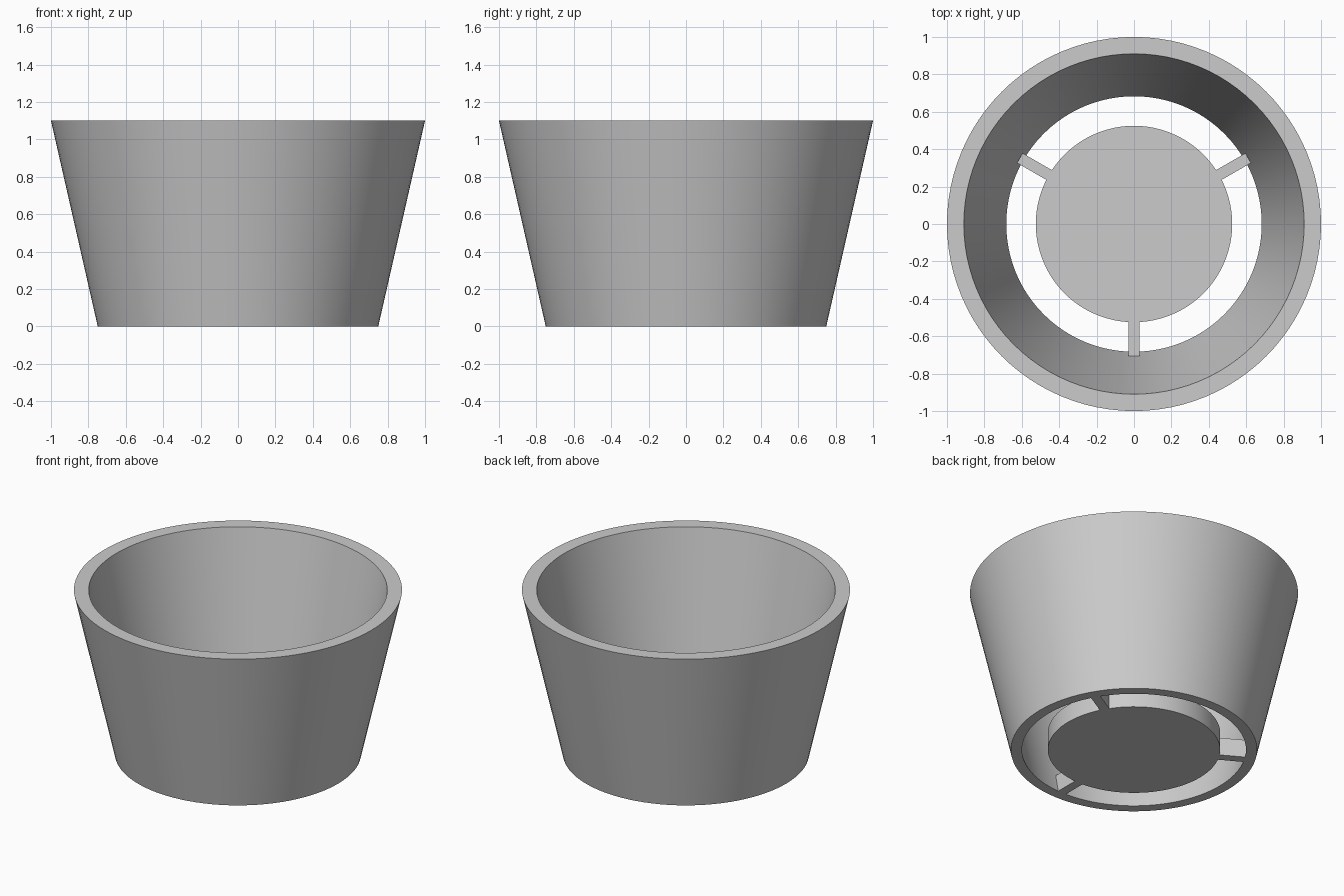
import bpy, bmesh, math
from mathutils import Matrix

SEGMENTS = 96
HEIGHT = 1.10
BASE_HEIGHT = 0.12
DISC_RADIUS = 0.525

cube = bpy.data.objects.get("Cube")
if cube:
    bpy.data.objects.remove(cube, do_unlink=True)

grey = bpy.data.materials.new("plain grey")
grey.use_nodes = True
colour = (0.6, 0.6, 0.6, 1)
grey.diffuse_color = colour
grey.node_tree.nodes["Principled BSDF"].inputs["Base Color"].default_value = colour


def finish(name, bm, smooth=True):
    """Turn a bmesh into a coloured object."""
    bmesh.ops.recalc_face_normals(bm, faces=bm.faces)
    mesh = bpy.data.meshes.new(name)
    bm.to_mesh(mesh)
    bm.free()
    mesh.materials.append(grey)
    obj = bpy.data.objects.new(name, mesh)
    bpy.context.collection.objects.link(obj)
    if smooth:
        bpy.ops.object.select_all(action="DESELECT")
        obj.select_set(True)
        bpy.context.view_layer.objects.active = obj
        bpy.ops.object.shade_smooth_by_angle(angle=math.radians(30))
    return obj


# Tapered wall: closed profile turned around the z axis
bm = bmesh.new()
profile = [(0.75, 0), (1.0, HEIGHT), (0.91, HEIGHT), (0.683, 0)]
verts = [bm.verts.new((r, 0, z)) for r, z in profile]
edges = [bm.edges.new((verts[i], verts[i - 1])) for i in range(len(verts))]
bmesh.ops.spin(bm, geom=verts + edges, cent=(0, 0, 0), axis=(0, 0, 1),
               angle=math.tau, steps=SEGMENTS, use_merge=True)
bmesh.ops.remove_doubles(bm, verts=bm.verts, dist=0.0001)
finish("tapered_wall", bm)

# Solid disc in the open bottom
bm = bmesh.new()
bmesh.ops.create_cone(bm, cap_ends=True, segments=SEGMENTS, radius1=DISC_RADIUS,
                      radius2=DISC_RADIUS, depth=BASE_HEIGHT,
                      matrix=Matrix.Translation((0, 0, BASE_HEIGHT / 2)))
finish("base_disc", bm)

# Three spokes joining the disc to the wall
inner, outer, width = 0.52, 0.705, 0.06
for i, angle in enumerate((-90, 30, 150)):
    bm = bmesh.new()
    place = (Matrix.Rotation(math.radians(angle), 4, "Z")
             @ Matrix.Translation(((inner + outer) / 2, 0, BASE_HEIGHT / 2))
             @ Matrix.Diagonal((outer - inner, width, BASE_HEIGHT, 1)))
    bmesh.ops.create_cube(bm, size=1, matrix=place)
    finish(f"spoke_{i + 1}", bm, smooth=False)
